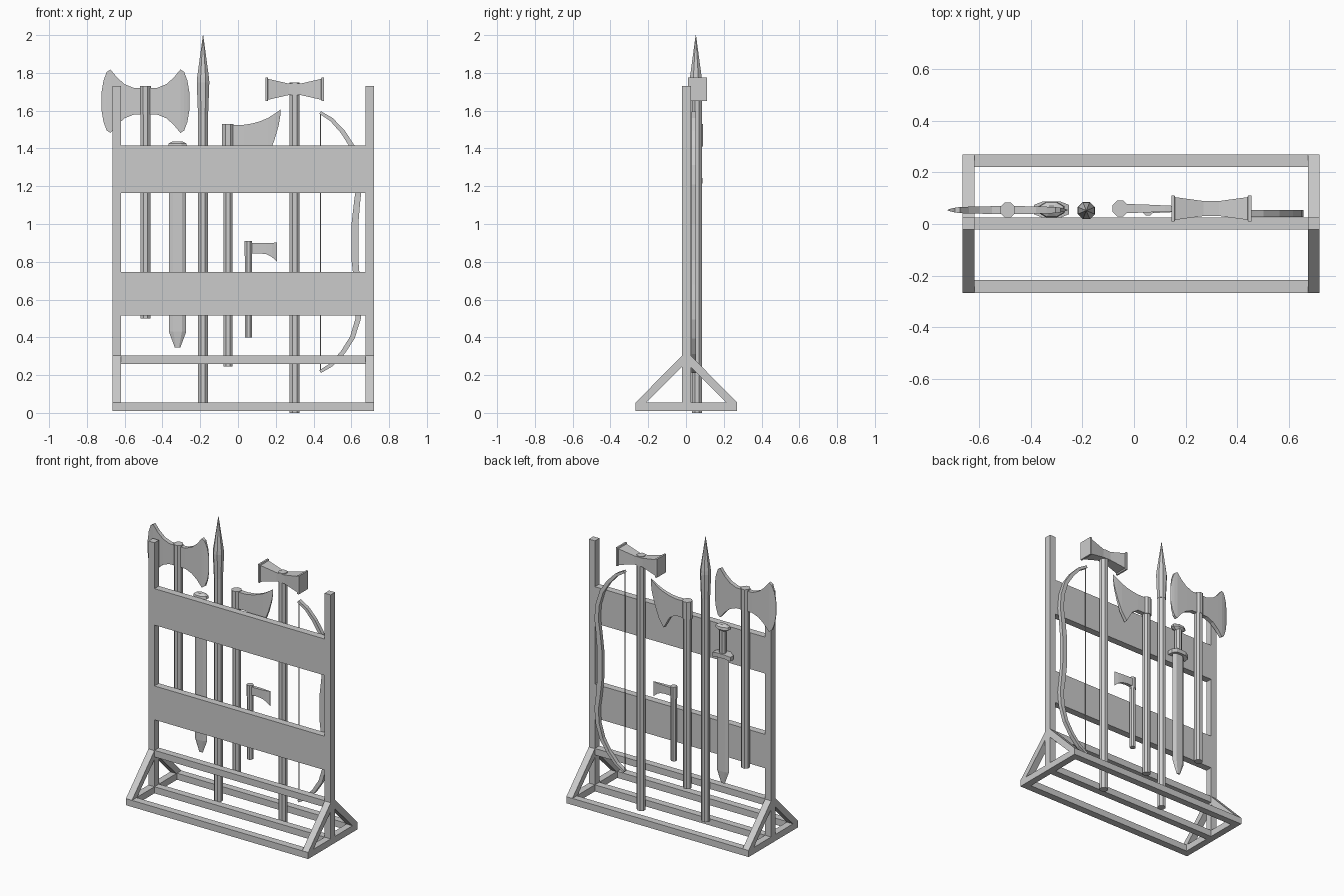
import bpy, bmesh, math
from mathutils import Vector


def loft(name, rings):
    """Skin a closed, capped solid through rings with equal point counts."""
    bm = bmesh.new()
    vs = [[bm.verts.new(p) for p in r] for r in rings]
    n = len(rings[0])
    for a, b in zip(vs, vs[1:]):
        for i in range(n):
            j = (i + 1) % n
            bm.faces.new((a[i], a[j], b[j], b[i]))
    bm.faces.new(vs[0])
    bm.faces.new(vs[-1])
    bmesh.ops.recalc_face_normals(bm, faces=bm.faces)
    me = bpy.data.meshes.new(name)
    bm.to_mesh(me)
    bm.free()
    ob = bpy.data.objects.new(name, me)
    bpy.context.collection.objects.link(ob)
    return ob


def box(name, x0, x1, y0, y1, z0, z1):
    return loft(name, [[(x0, y0, z), (x1, y0, z), (x1, y1, z), (x0, y1, z)] for z in (z0, z1)])


def turned(name, x, y, profile, n=8, sy=1.0):
    """Low-poly turned part; profile is (radius, z) pairs."""
    rings = []
    for r, z in profile:
        rings.append([(x + r * math.cos(math.tau * (i + .5) / n),
                       y + sy * r * math.sin(math.tau * (i + .5) / n), z) for i in range(n)])
    return loft(name, rings)


def blade(name, y, cols):
    """Blade lofted along x; columns are (x, top z, bottom z, half thickness)."""
    return loft(name, [[(x, y - t, b), (x, y + t, b), (x, y + t, a), (x, y - t, a)]
                       for x, a, b, t in cols])


XL, XR, W = -0.665, 0.72, 0.046
Y0, Y1 = -0.022, 0.026

# Rack: posts, feet and diagonal braces at each end
for side, x0 in (("left", XL), ("right", XR - W)):
    x1 = x0 + W
    box(side + "_post", x0, x1, Y0, Y1, 0.01, 1.73)
    box(side + "_foot", x0, x1, -0.267, 0.27, 0.01, 0.055)
    for where, s in (("front", -1), ("back", 1)):
        sec = [(0.268, 0.055), (0.212, 0.055), (0.022, 0.245), (0.022, 0.305)]
        loft(f"{side}_{where}_brace", [[(x, s * y + 0.002, z) for y, z in sec] for x in (x0, x1)])

# Rack: long rails
for name, y0, y1, z0, z1 in (
        ("upper_rail", Y0, Y1, 1.165, 1.415),
        ("middle_rail", Y0, Y1, 0.515, 0.747),
        ("lower_crossbar", Y0, Y1, 0.26, 0.305),
        ("center_base_beam", Y0, Y1, 0.01, 0.055),
        ("front_base_beam", -0.267, -0.217, 0.01, 0.055),
        ("back_base_beam", 0.222, 0.27, 0.01, 0.055)):
    box(name, XL + W, XR - W, y0, y1, z0, z1)

# Double-bladed axe
turned("double_axe_shaft", -0.49, 0.054, [(0.028, 0.5), (0.028, 1.58), (0.031, 1.58), (0.031, 1.73)])
half = [(0, 0.07, 0.016), (0.06, 0.07, 0.015), (0.11, 0.09, 0.014), (0.15, 0.125, 0.013),
        (0.185, 0.168, 0.012), (0.205, 0.155, 0.009), (0.222, 0.11, 0.005), (0.233, 0.045, 0.001)]
for side, s in (("left", -1), ("right", 1)):
    blade(f"double_axe_{side}_blade", 0.054,
          [(-0.49 + s * x, 1.65 + h, 1.65 - h, t) for x, h, t in half])

# Sword
SX, SY = -0.32, 0.056
loft("sword_blade", [[(SX + w * u, SY + t * v, z) for u, v in
                      ((-1, 0), (-.5, -1), (.5, -1), (1, 0), (.5, 1), (-.5, 1))]
                     for z, w, t in ((1.22, 0.046, 0.013), (0.43, 0.046, 0.013), (0.345, 0.014, 0.004))])
turned("sword_grip", SX, SY, [(0.024, 1.23), (0.024, 1.41)])
turned("sword_pommel", SX, SY, [(0.03, 1.395), (0.055, 1.41), (0.05, 1.427), (0.025, 1.438)], 8, 0.6)
loft("sword_guard", [[(SX + x, SY - t, z - .014), (SX + x, SY + t, z - .014),
                      (SX + x, SY + t, z + .014), (SX + x, SY - t, z + .014)]
                     for x, t, z in ((-.068, .018, 1.218), (-.035, .031, 1.23),
                                     (.035, .031, 1.23), (.068, .018, 1.218))])

# Spear
turned("spear_shaft", -0.185, 0.052, [(0.028, 0.05), (0.028, 1.75)])
turned("spear_head", -0.185, 0.052, [(0.029, 1.58), (0.036, 1.75), (0.034, 1.775), (0.001, 2.0)])

# Bearded axe
turned("bearded_axe_shaft", -0.053, 0.06, [(0.027, 0.245), (0.027, 1.41), (0.033, 1.41), (0.033, 1.53)])
blade("bearded_axe_blade", 0.06, [
    (-0.053, 1.525, 1.41, 0.018), (0.03, 1.525, 1.41, 0.016), (0.075, 1.532, 1.38, 0.014),
    (0.12, 1.545, 1.30, 0.012), (0.16, 1.562, 1.36, 0.01), (0.193, 1.583, 1.445, 0.007),
    (0.215, 1.598, 1.52, 0.004), (0.225, 1.606, 1.58, 0.001)])

# Hatchet
turned("hatchet_shaft", 0.055, 0.053, [(0.02, 0.4), (0.02, 0.83), (0.022, 0.83), (0.022, 0.91)])
blade("hatchet_blade", 0.055, [
    (0.055, 0.9, 0.843, 0.013), (0.11, 0.9, 0.845, 0.011), (0.15, 0.9, 0.84, 0.009),
    (0.18, 0.9, 0.825, 0.006), (0.207, 0.902, 0.8, 0.001)])

# War hammer
turned("hammer_shaft", 0.3, 0.058, [(0.029, 0.0), (0.029, 1.748)])
sec = [(0.155, 0.05, 0.063), (0.143, 0.05, 0.063), (0.14, 0.044, 0.055), (0.03, 0.029, 0.03)]
sec = [(-x, y, z) for x, y, z in sec] + sec[::-1]
loft("hammer_head", [[(0.3 + x, 0.06 + a * hy, 1.713 + b * hz) for a, b in
                      ((-1, -1), (1, -1), (1, 1), (-1, 1))] for x, hy, hz in sec])

# Bow limb mirrored about its grip, then string
ZC = 0.904
up = [(0.435, 1.59, .008), (0.495, 1.553, .010), (0.555, 1.488, .012), (0.605, 1.41, .013),
      (0.636, 1.31, .014), (0.643, 1.21, .015), (0.632, 1.13, .016), (0.619, 1.0, .018)]
path = up + [(x, 2 * ZC - z, w) for x, z, w in reversed(up)]
rings = []
for i, (x, z, w) in enumerate(path):
    a, b = path[max(i - 1, 0)], path[min(i + 1, len(path) - 1)]
    d = Vector((b[0] - a[0], b[1] - a[1])).normalized()
    nx, nz = d.y * w, -d.x * w
    rings.append([(x - nx, 0.028, z - nz), (x + nx, 0.028, z + nz),
                  (x + nx, 0.054, z + nz), (x - nx, 0.054, z - nz)])
loft("bow_limb", rings)
turned("bow_string", 0.436, 0.041, [(0.003, 0.222), (0.003, 1.588)], 6)
